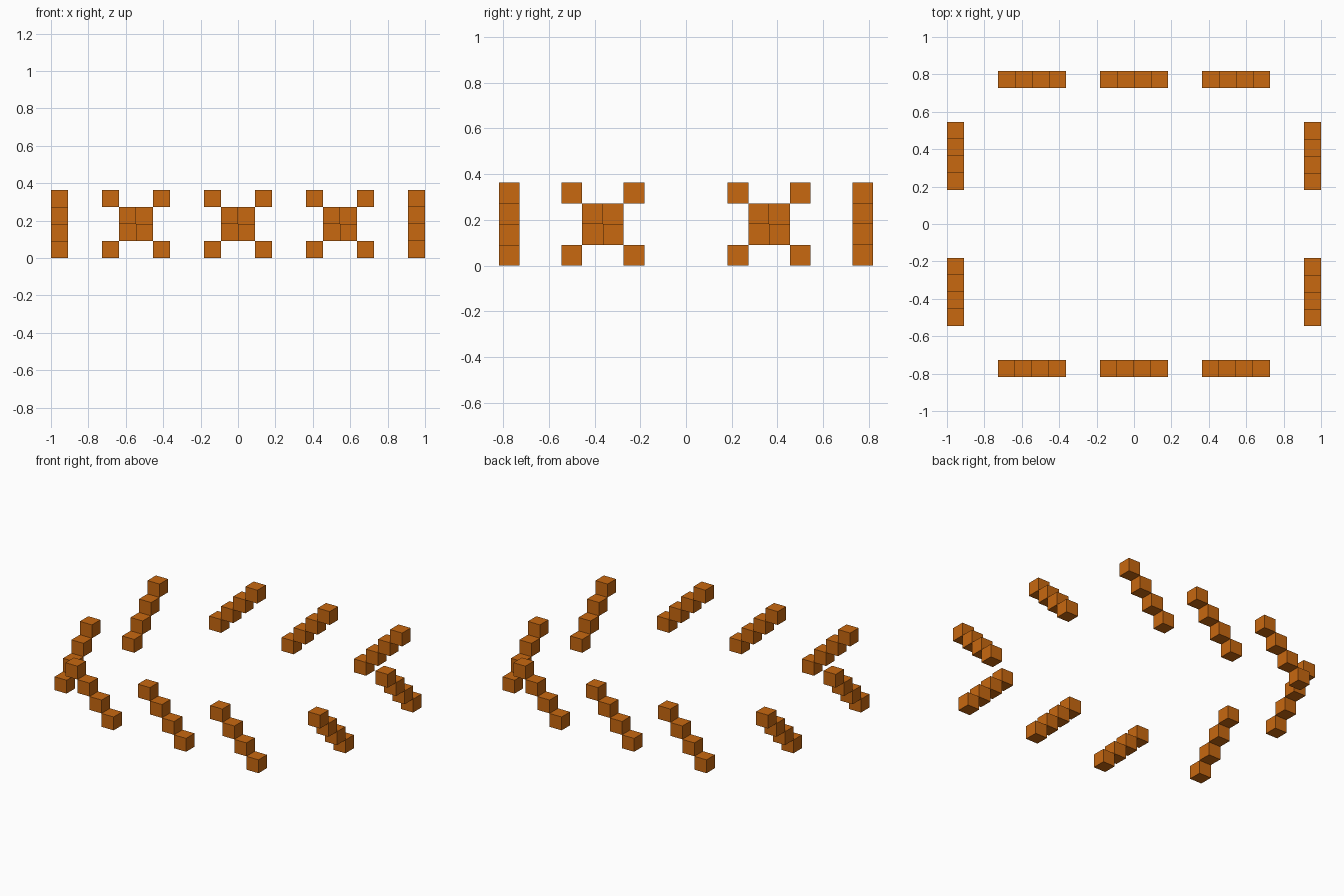
import bpy
import bmesh
from mathutils import Matrix, Vector

default = bpy.data.objects.get("Cube")
if default:
    bpy.data.objects.remove(default, do_unlink=True)

UNIT = 1 / 11   # edge of one cube
STEPS = 4       # cubes per staircase

orange = bpy.data.materials.new("burnt orange")
orange.use_nodes = True
colour = (0.58, 0.138, 0.005, 1)
orange.diffuse_color = colour
orange.node_tree.nodes["Principled BSDF"].inputs["Base Color"].default_value = colour


def staircase(name, centre, along, turn):
    """Diagonal row of cubes falling from the top step along a direction."""
    bm = bmesh.new()
    for i in range(STEPS):
        offset = i - (STEPS - 1) / 2
        spot = Vector(centre) + Vector(along) * offset
        spot.z = STEPS - i - 0.5
        bmesh.ops.create_cube(bm, size=UNIT, matrix=Matrix.Translation(spot * UNIT))
    if turn:
        bmesh.ops.rotate(bm, verts=bm.verts, matrix=Matrix.Diagonal((-1, -1, 1)))
    mesh = bpy.data.meshes.new(name)
    bm.to_mesh(mesh)
    bm.free()
    mesh.materials.append(orange)
    bpy.context.collection.objects.link(bpy.data.objects.new(name, mesh))


# Each long and short side repeats on the opposite side, turned half way round
for turn, long_side, short_side in ((False, "front", "left"), (True, "back", "right")):
    for n, x in enumerate((-6, 0, 6), 1):
        staircase(f"{long_side}_stair_{n}", (x, -8.5, 0), (1, 0, 0), turn)
    for n, y in enumerate((-4, 4), 1):
        staircase(f"{short_side}_stair_{n}", (10.5, y, 0), (0, 1, 0), turn)
